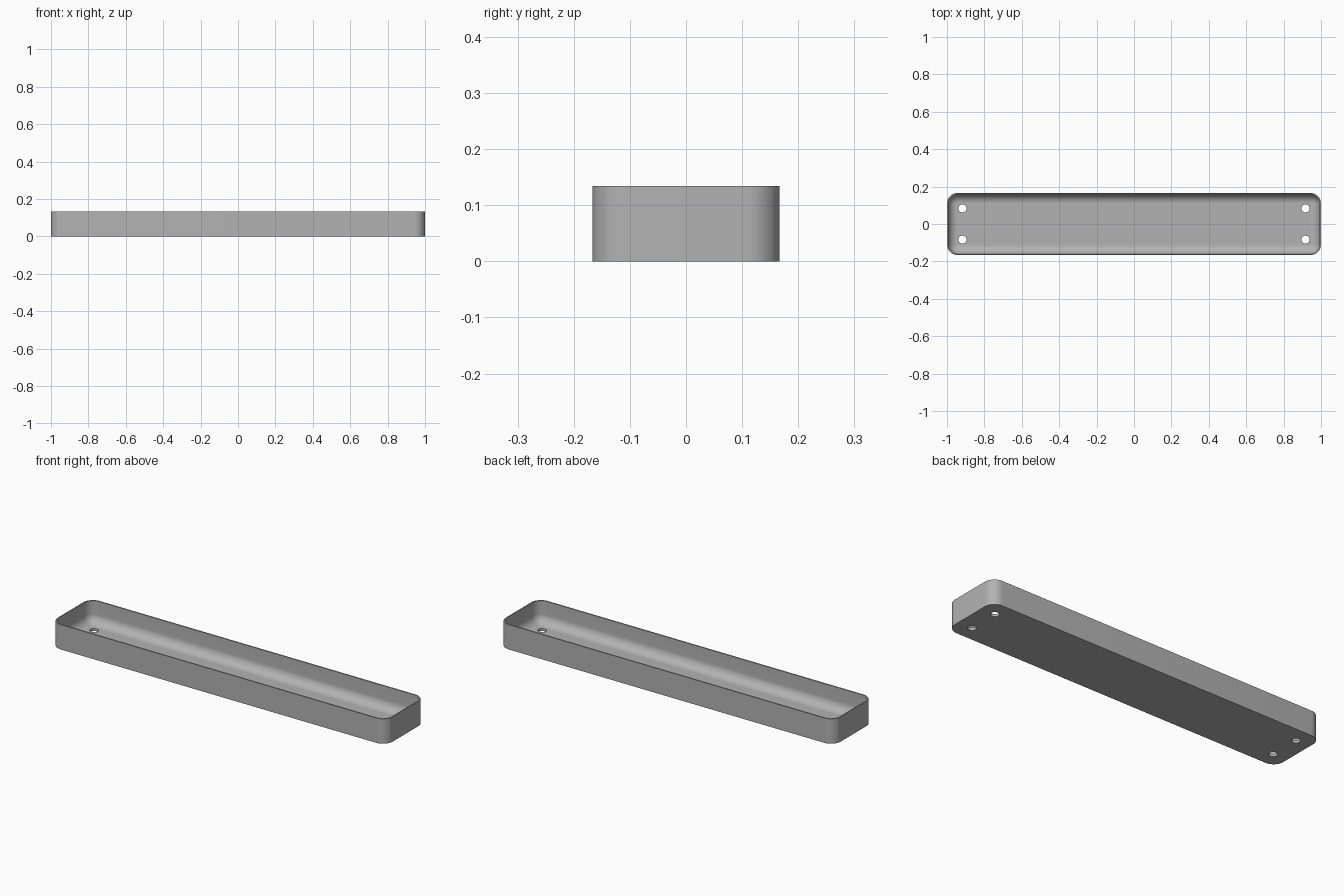
import bpy, bmesh, math

HX, HY, H = 1.0, 0.1667, 0.134      # half length, half width, height
R, WALL, FLOOR, FILLET = 0.058, 0.007, 0.014, 0.049
SEG = 12

cube = bpy.data.objects.get("Cube")
if cube:
    bpy.data.objects.remove(cube, do_unlink=True)

grey = bpy.data.materials.new("grey plastic")
grey.use_nodes = True
colour = (0.45, 0.45, 0.45, 1)
grey.diffuse_color = colour
grey.node_tree.nodes["Principled BSDF"].inputs["Base Color"].default_value = colour


def rounded_ring(bm, inset, z):
    """Rounded rectangle of vertices, inset from the outer outline."""
    r = R - inset
    ring = []
    for q, (sx, sy) in enumerate([(1, 1), (-1, 1), (-1, -1), (1, -1)]):
        for i in range(SEG + 1):
            a = math.pi / 2 * (q + i / SEG)
            ring.append(bm.verts.new((sx * (HX - R) + r * math.cos(a),
                                      sy * (HY - R) + r * math.sin(a), z)))
    return ring


# Tray shell: outer wall, thin rim, inner wall, fillet down to the floor
section = [(0, 0), (0, H), (WALL, H)]
for i in range(SEG + 1):
    a = math.pi / 2 * i / SEG
    section.append((WALL + FILLET * (1 - math.cos(a)),
                    FLOOR + FILLET * (1 - math.sin(a))))

bm = bmesh.new()
rings = [rounded_ring(bm, d, z) for d, z in section]
for low, high in zip(rings, rings[1:]):
    for i in range(len(low)):
        j = (i + 1) % len(low)
        bm.faces.new((low[i], low[j], high[j], high[i]))
bm.faces.new(rings[0][::-1])
bm.faces.new(rings[-1])
bmesh.ops.recalc_face_normals(bm, faces=bm.faces)
mesh = bpy.data.meshes.new("tray")
bm.to_mesh(mesh)
bm.free()
tray = bpy.data.objects.new("tray", mesh)
bpy.context.collection.objects.link(tray)
mesh.materials.append(grey)

# Four screw holes through the floor
bm = bmesh.new()
for sx in (-1, 1):
    for sy in (-1, 1):
        made = bmesh.ops.create_cone(bm, cap_ends=True, segments=32,
                                     radius1=0.0215, radius2=0.0215, depth=0.1)
        bmesh.ops.translate(bm, verts=made["verts"],
                            vec=(sx * 0.917, sy * 0.0833, 0))
hole_mesh = bpy.data.meshes.new("hole_cutter")
bm.to_mesh(hole_mesh)
bm.free()
hole_mesh.materials.append(grey)
cutter = bpy.data.objects.new("hole_cutter", hole_mesh)
bpy.context.collection.objects.link(cutter)

cut = tray.modifiers.new("screw_holes", "BOOLEAN")
cut.operation = "DIFFERENCE"
cut.solver = "EXACT"
cut.object = cutter
bpy.ops.object.select_all(action="DESELECT")
tray.select_set(True)
bpy.context.view_layer.objects.active = tray
bpy.ops.object.modifier_apply(modifier=cut.name)
bpy.data.objects.remove(cutter, do_unlink=True)

bpy.ops.object.shade_smooth_by_angle(angle=math.radians(35))
